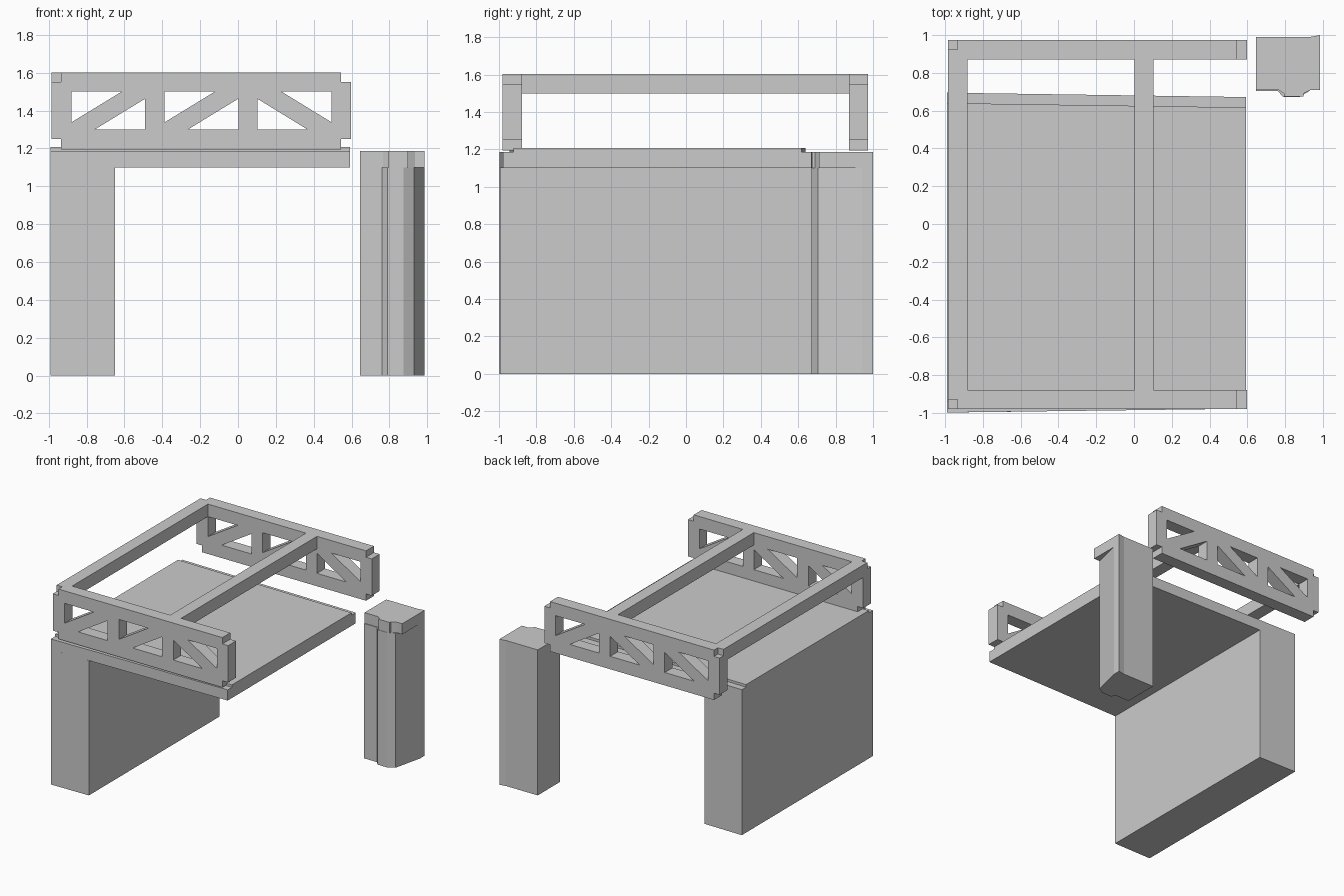
import bpy, bmesh
from mathutils import Vector

if "Cube" in bpy.data.objects:
    bpy.data.objects.remove(bpy.data.objects["Cube"])


def finish(name, bm):
    bmesh.ops.remove_doubles(bm, verts=bm.verts, dist=1e-5)
    bmesh.ops.recalc_face_normals(bm, faces=bm.faces)
    mesh = bpy.data.meshes.new(name)
    bm.to_mesh(mesh)
    bm.free()
    ob = bpy.data.objects.new(name, mesh)
    bpy.context.collection.objects.link(ob)
    return ob


def loft(name, ring_a, ring_b):
    """Solid between two rings with equal point counts."""
    bm = bmesh.new()
    a = [bm.verts.new(p) for p in ring_a]
    b = [bm.verts.new(p) for p in ring_b]
    n = len(a)
    bm.faces.new(a)
    bm.faces.new(b[::-1])
    for i in range(n):
        j = (i + 1) % n
        bm.faces.new((a[i], b[i], b[j], a[j]))
    return finish(name, bm)


def prism(name, outline, z0, z1):
    return loft(name, [(x, y, z0) for x, y in outline], [(x, y, z1) for x, y in outline])


def box(name, x0, x1, y0, y1, z0, z1):
    return prism(name, [(x0, y0), (x1, y0), (x1, y1), (x0, y1)], z0, z1)


def plate(name, loops, y0, y1):
    """Plate in the xz plane; the first loop is the outline, the rest are holes."""
    cu = bpy.data.curves.new(name + "_profile", 'CURVE')
    cu.dimensions = '2D'
    cu.fill_mode = 'BOTH'
    cu.extrude = (y1 - y0) / 2
    for pts in loops:
        sp = cu.splines.new('POLY')
        sp.points.add(len(pts) - 1)
        for p, (x, z) in zip(sp.points, pts):
            p.co = (x, z, 0, 1)
        sp.use_cyclic_u = True
    tmp = bpy.data.objects.new(name + "_profile", cu)
    bpy.context.collection.objects.link(tmp)
    bpy.context.view_layer.update()
    me = bpy.data.meshes.new_from_object(tmp.evaluated_get(bpy.context.evaluated_depsgraph_get()))
    bm = bmesh.new()
    bm.from_mesh(me)
    bpy.data.objects.remove(tmp)
    for v in bm.verts:
        v.co = Vector((v.co.x, (y0 + y1) / 2 - v.co.z, v.co.y))
    for f in bm.faces:
        f.smooth = False
    return finish(name, bm)


# Deck slab with raised roadway, tapering slightly towards the open end
def section(x, lo, hi):
    return [(x, y, z) for y, z in (
        (lo, 1.10), (hi, 1.10), (hi, 1.187), (hi - 0.055, 1.187), (hi - 0.055, 1.207),
        (lo + 0.055, 1.207), (lo + 0.055, 1.187), (lo, 1.187))]


loft("deck", section(-0.99, -0.998, 0.695), section(0.592, -0.978, 0.672))

# End wall carrying the deck
prism("end_wall", [(-0.99, -0.998), (-0.65, -0.994), (-0.65, 0.69), (-0.99, 0.695)], 0, 1.10)

# Free-standing pillar: shaft with cut corner, full-corner cap
shaft = [(0.645, 0.705), (0.76, 0.705), (0.79, 0.672), (0.875, 0.672), (0.93, 0.705),
         (0.985, 0.94), (0.985, 1.0), (0.93, 0.99), (0.645, 0.99)]
cap = [(0.645, 0.71), (0.765, 0.71), (0.795, 0.69), (0.795, 0.675), (0.897, 0.675),
       (0.897, 0.69), (0.935, 0.71), (0.985, 0.71), (0.985, 1.0), (0.93, 0.99), (0.645, 0.99)]
prism("pillar_shaft", shaft, 0, 1.10)
prism("pillar_cap", cap, 1.10, 1.187)

# Truss sides with notched ends and triangular openings
outline = [(-0.935, 1.195), (0.545, 1.195), (0.545, 1.25), (0.597, 1.25), (0.597, 1.55),
           (0.545, 1.55), (0.545, 1.602), (-0.935, 1.602), (-0.935, 1.55), (-0.985, 1.55),
           (-0.985, 1.25), (-0.935, 1.25)]
holes = []
for dx in (0, 0.492):
    holes.append([(-0.88 + dx, 1.5), (-0.615 + dx, 1.5), (-0.88 + dx, 1.338)])
    holes.append([(-0.757 + dx, 1.3), (-0.49 + dx, 1.3), (-0.49 + dx, 1.463)])
holes.append([(0.102, 1.3), (0.367, 1.3), (0.102, 1.463)])
holes.append([(0.23, 1.5), (0.495, 1.5), (0.495, 1.338)])
plate("front_truss", [outline] + holes, -0.98, -0.878)
plate("back_truss", [outline] + holes, 0.872, 0.974)

# Cross beams joining the trusses
box("end_beam", -0.985, -0.882, -0.93, 0.924, 1.5, 1.602)
box("middle_beam", 0.003, 0.102, -0.878, 0.872, 1.5, 1.602)
